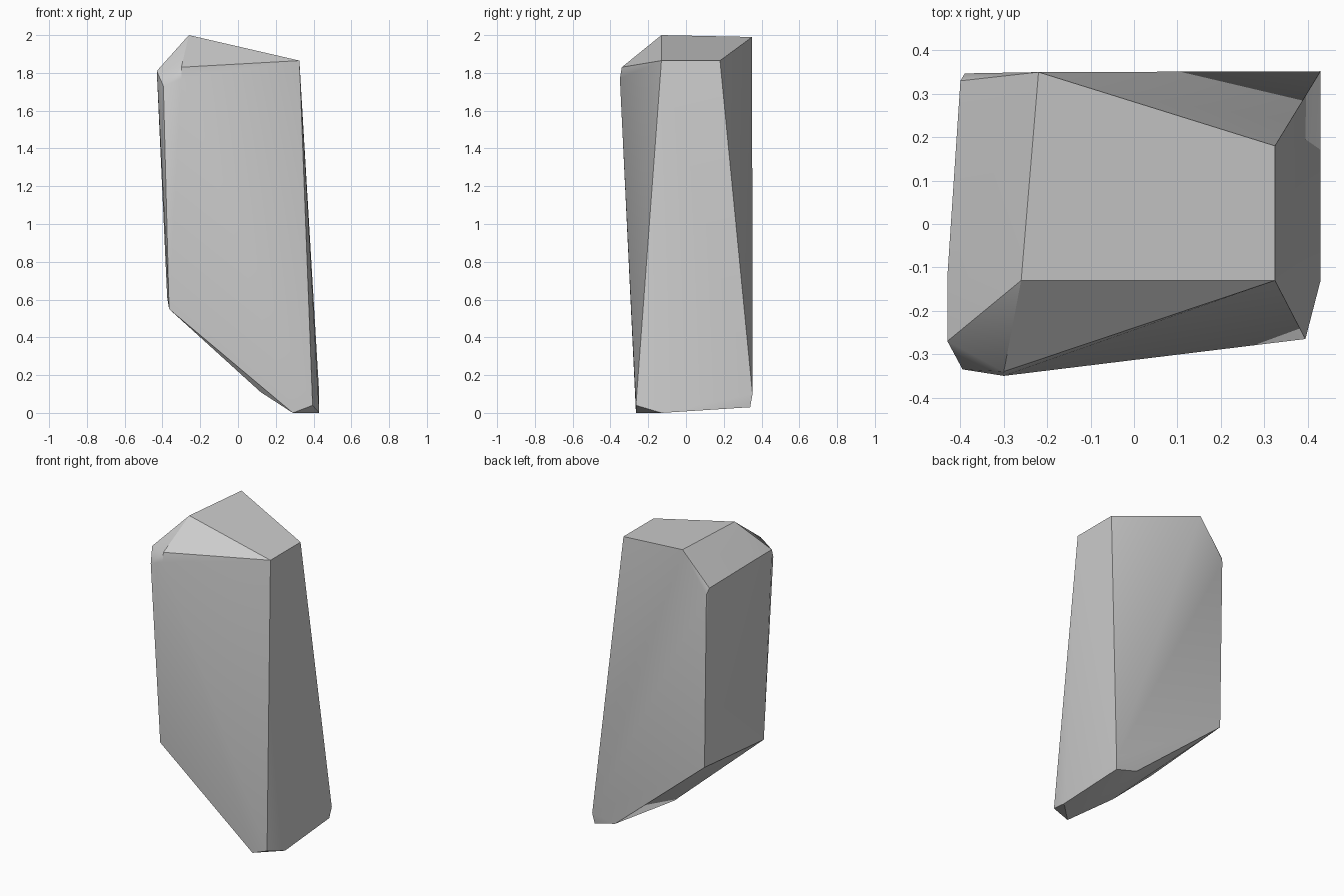
import bpy
import bmesh
import math

cube = bpy.data.objects.get("Cube")
if cube:
    bpy.data.objects.remove(cube)

# Plain grey stone
stone = bpy.data.materials.new("grey stone")
stone.use_nodes = True
colour = (0.6, 0.6, 0.6, 1)
stone.diffuse_color = colour
stone.node_tree.nodes["Principled BSDF"].inputs["Base Color"].default_value = colour

# Corners of the leaning boulder, grouped by region
roof = [(-.26, -.13, 2), (-.22, .35, 1.99), (.325, -.13, 1.865), (.325, .18, 1.865)]
shoulder = [(-.3, -.34, 1.83), (-.3, -.35, 1.77), (-.395, -.335, 1.73),
            (-.43, -.27, 1.81), (-.43, -.12, 1.81), (-.4, .33, 1.78), (-.39, .347, 1.74)]
slant = [(-.365, -.28, .55), (-.375, .345, .61), (.12, -.05, .11)]
foot = [(.29, -.265, 0), (.395, -.265, .04), (.43, -.13, 0),
        (.43, .352, .1), (.42, .34, .03), (.27, .345, .07)]

# Wrap the corners in a faceted hull
bm = bmesh.new()
for point in roof + shoulder + slant + foot:
    bm.verts.new(point)
hull = bmesh.ops.convex_hull(bm, input=bm.verts[:])
spare = {v for v in hull["geom_interior"] + hull["geom_unused"]
         if isinstance(v, bmesh.types.BMVert)}
bmesh.ops.delete(bm, geom=list(spare), context='VERTS')
bmesh.ops.dissolve_limit(bm, angle_limit=math.radians(1), verts=bm.verts[:], edges=bm.edges[:])
bmesh.ops.recalc_face_normals(bm, faces=bm.faces[:])

mesh = bpy.data.meshes.new("boulder")
bm.to_mesh(mesh)
bm.free()
mesh.materials.append(stone)
boulder = bpy.data.objects.new("boulder", mesh)
bpy.context.collection.objects.link(boulder)

# Soft blends on shallow edges, crisp main ridges
bpy.ops.object.select_all(action='DESELECT')
boulder.select_set(True)
bpy.context.view_layer.objects.active = boulder
bpy.ops.object.shade_smooth_by_angle(angle=math.radians(30))
